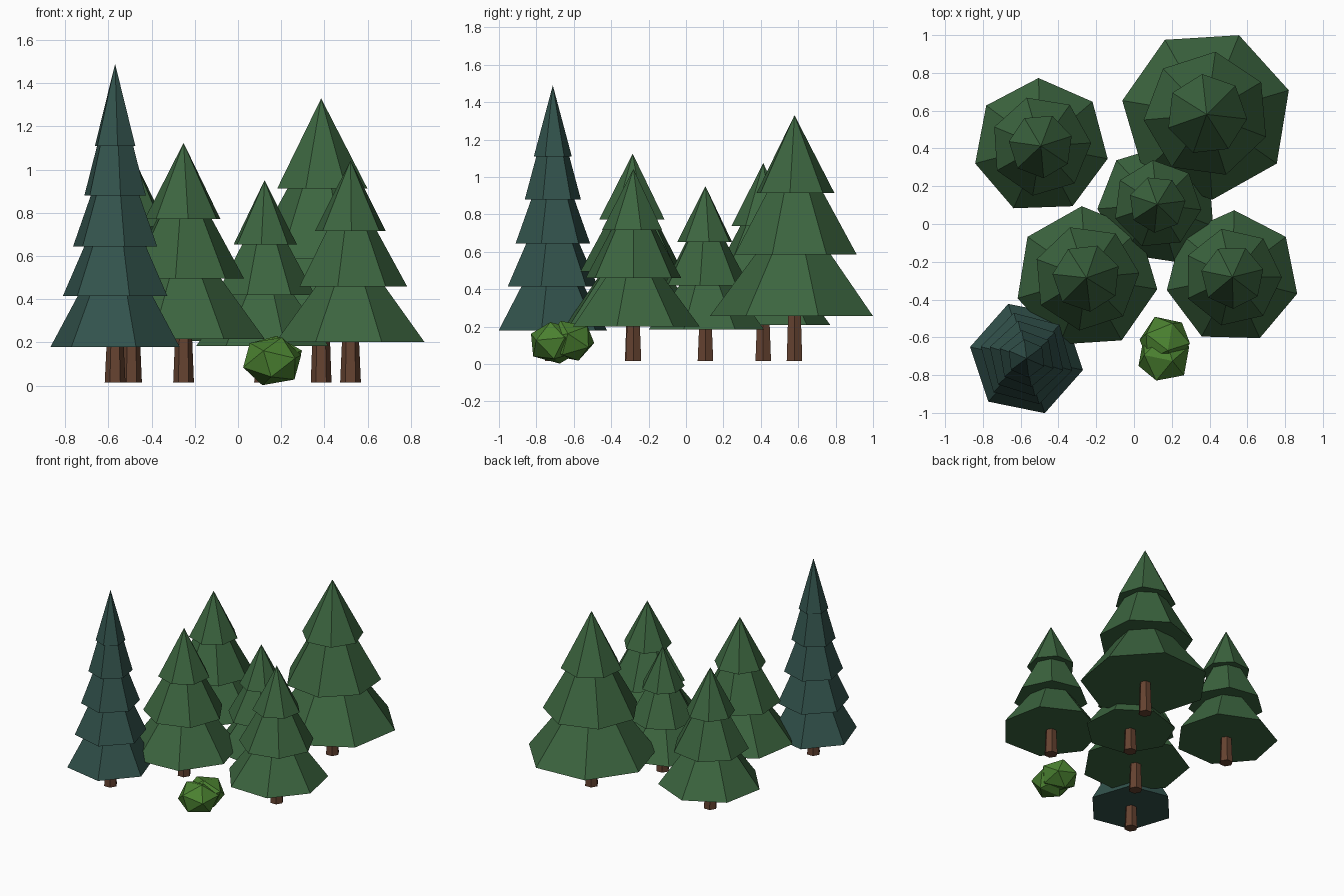
import bpy, bmesh
from math import radians, cos, sin, tau
from mathutils import Matrix, Euler

if "Cube" in bpy.data.objects:
    bpy.data.objects.remove(bpy.data.objects["Cube"])


def material(name, rgb):
    m = bpy.data.materials.new(name)
    m.diffuse_color = (*rgb, 1)
    m.use_nodes = True
    m.node_tree.nodes["Principled BSDF"].inputs["Base Color"].default_value = m.diffuse_color
    return m


GREEN = material("needle_green", (0.045, 0.13, 0.05))
TEAL = material("needle_teal", (0.032, 0.085, 0.072))
BARK = material("bark", (0.13, 0.055, 0.03))
LEAF = material("bush_green", (0.07, 0.22, 0.03))


def finish(bm, name, mat, loc):
    bmesh.ops.recalc_face_normals(bm, faces=bm.faces)
    me = bpy.data.meshes.new(name)
    bm.to_mesh(me)
    bm.free()
    me.materials.append(mat)
    ob = bpy.data.objects.new(name, me)
    ob.location = loc
    bpy.context.collection.objects.link(ob)


def frustum(bm, sides, r0, r1, z0, z1, turn):
    """Closed tapered prism; r1 = 0 gives a pointed cone."""
    angles = [radians(turn) + tau * i / sides for i in range(sides)]
    low = [bm.verts.new((r0 * cos(a), r0 * sin(a), z0)) for a in angles]
    bm.faces.new(low[::-1])
    if r1:
        top = [bm.verts.new((r1 * cos(a), r1 * sin(a), z1)) for a in angles]
        bm.faces.new(top)
    else:
        tip = bm.verts.new((0, 0, z1))
    for i in range(sides):
        j = (i + 1) % sides
        ring = (low[i], low[j], top[j], top[i]) if r1 else (low[i], low[j], tip)
        bm.faces.new(ring)


def tree(name, x, y, sides, turn, step, radii, bases, tip, mat):
    # trunk
    bm = bmesh.new()
    frustum(bm, 6, 0.048, 0.038, 0.015, bases[0] + 0.04, 0)
    finish(bm, name + "_trunk", BARK, (x, y, 0))
    # stacked foliage tiers, each turned a little further
    bm = bmesh.new()
    height = tip - bases[-1]
    for i, (r, z) in enumerate(zip(radii, bases)):
        r1 = 0 if i == len(radii) - 1 else r * 0.32
        frustum(bm, sides, r, r1, z, z + height, turn + step * i)
    finish(bm, name + "_foliage", mat, (x, y, 0))


# green three-tier firs: x, y, height, base radius, turn
firs = [
    (0.385, 0.58, 1.33, 0.453, 16.4),
    (-0.493, 0.413, 1.074, 0.36, 40.6),
    (-0.252, -0.285, 1.124, 0.38, 42.3),
    (0.123, 0.104, 0.951, 0.318, 30),
    (0.521, -0.281, 1.043, 0.354, 37),
]
for n, (x, y, h, r, turn) in enumerate(firs, 1):
    tree(f"fir_{n}", x, y, 7, turn, 14.3, [r, r * 0.74, r * 0.475],
         [h * 0.193, h * 0.441, h * 0.687], h, GREEN)

# tall five-tier spruce
tree("spruce", -0.569, -0.712, 6, 48.5, -3, [0.305, 0.25, 0.204, 0.152, 0.102],
     [0.18, 0.415, 0.645, 0.88, 1.11], 1.49, TEAL)

# bush made of two faceted, slightly squashed lobes
for name, loc, r, rot in (("bush_front_lobe", (0.158, -0.7, 0.113), 0.148, (0.3, 0.2, 0.5)),
                          ("bush_back_lobe", (0.163, -0.622, 0.124), 0.142, (0.2, -0.3, 1.3))):
    bm = bmesh.new()
    m = Matrix.Diagonal((1, 1, 0.8, 1)) @ Euler(rot).to_matrix().to_4x4()
    bmesh.ops.create_icosphere(bm, subdivisions=1, radius=r, matrix=m)
    finish(bm, name, LEAF, loc)
